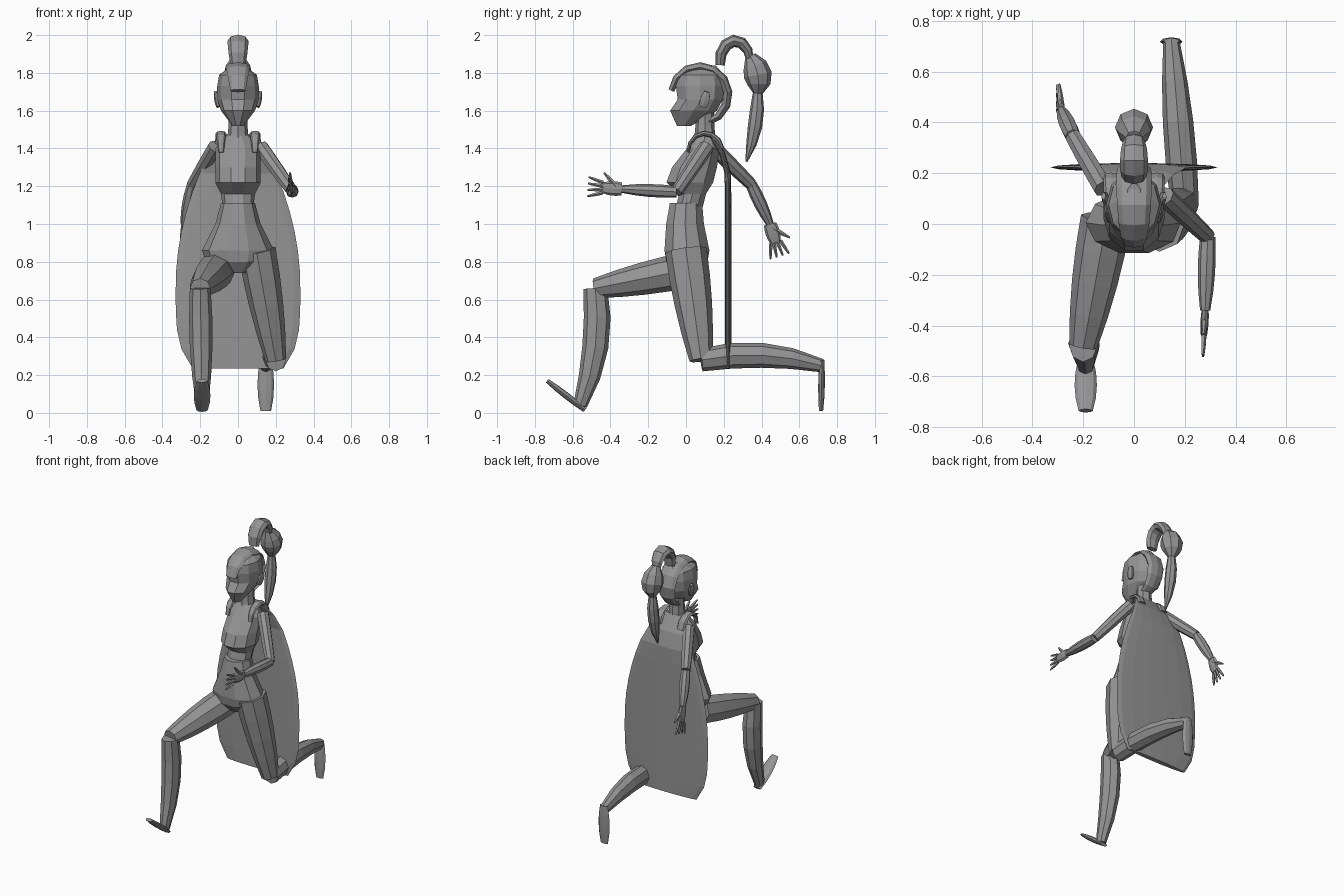
import bpy, bmesh, math
from mathutils import Vector

cube = bpy.data.objects.get("Cube")
if cube:
    bpy.data.objects.remove(cube, do_unlink=True)

shade = .3
grey = bpy.data.materials.new("plain grey")
grey.diffuse_color = (shade, shade, shade, 1)
grey.use_nodes = True
for node in grey.node_tree.nodes:
    if node.type == 'BSDF_PRINCIPLED':
        node.inputs["Base Color"].default_value = grey.diffuse_color


def skin(name, rings, sides, axis=None):
    """Skin elliptical rings (center, side radius, depth radius) along a path."""
    bm = bmesh.new()
    centers = [center for center, width, depth in rings]
    last = len(rings) - 1
    loops = []
    for i, (center, width, depth) in enumerate(rings):
        along = axis or centers[min(i + 1, last)] - centers[max(i - 1, 0)]
        along = along.normalized()
        right = Vector((1, 0, 0))
        right = (right - along * right.dot(along)).normalized()
        forward = along.cross(right)
        loop = []
        for k in range(sides):
            angle = math.tau * k / sides
            spot = center + right * width * math.cos(angle) + forward * depth * math.sin(angle)
            loop.append(bm.verts.new(spot))
        loops.append(loop)
    for low, high in zip(loops, loops[1:]):
        for k in range(sides):
            n = (k + 1) % sides
            bm.faces.new((low[k], low[n], high[n], high[k]))
    bm.faces.new(loops[0])
    bm.faces.new(loops[-1])
    bmesh.ops.recalc_face_normals(bm, faces=bm.faces)
    mesh = bpy.data.meshes.new(name)
    bm.to_mesh(mesh)
    bm.free()
    mesh.materials.append(grey)
    bpy.context.collection.objects.link(bpy.data.objects.new(name, mesh))


def sweep(name, path, radii, flat, steps, sides):
    """Follow a path function, easing the radius from start through middle to end."""
    start, middle, end = radii
    rings = []
    for i in range(steps + 1):
        t = i / steps
        radius = (start * (1 - t) * (1 - 2 * t) + 4 * middle * t * (1 - t)
                  + end * t * (2 * t - 1))
        rings.append((path(t), radius, radius * flat))
    skin(name, rings, sides)


def limb(name, start, end, radii, flat=1, bow=(0, 0, 0), sides=8):
    """Tapered limb between two joints, bowed sideways in the middle."""
    start, end, bow = Vector(start), Vector(end), Vector(bow)

    def path(t):
        return start.lerp(end, t) + bow * 4 * t * (1 - t)
    sweep(name, path, radii, flat, 4, sides)


def arch(name, center, size, angles, radii, flat, steps):
    """Band bent along an ellipse in a front-to-back plane."""
    first, final = (math.radians(a) for a in angles)

    def path(t):
        a = first + (final - first) * t
        return Vector(center) + Vector((0, size[0] * math.cos(a), size[1] * math.sin(a)))
    sweep(name, path, radii, flat, steps, 8)


def stack(name, levels, sides=10):
    """Level sections given as (height, front, back, half width)."""
    rings = [(Vector((0, (front + back) / 2, height)), width, (back - front) / 2)
             for height, front, back, width in levels]
    skin(name, rings, sides, Vector((0, 0, 1)))


def hand(name, wrist, along, thumb_sign):
    """Flat upright palm with a fan of four fingers and a thumb."""
    wrist, along = Vector(wrist), Vector(along).normalized()
    across = along.cross(Vector((1, 0, 0))).normalized() * thumb_sign
    knuckles = wrist + along * .1
    limb(name + "_palm", wrist, knuckles, (.014, .016, .012), 2.4)
    for spread in (-.3, -.1, .1, .3):
        root = knuckles + across * spread * .09
        tip = root + (along + across * spread) * .08
        limb(name + "_finger", root, tip, (.01, .009, .005), sides=5)
    root = wrist + along * .02
    limb(name + "_thumb", root, root + (along + across) * .08,
         (.015, .012, .005), sides=5)


# Body
stack("hips", [(.74, -.06, .06, .05), (.8, -.11, .12, .17), (.86, -.12, .13, .19),
               (1, -.11, .1, .12), (1.11, -.09, .09, .09)])
stack("chest", [(1.08, -.06, .09, .08), (1.16, -.04, .11, .09), (1.22, -.11, .15, .12),
                (1.3, -.08, .17, .12), (1.4, 0, .18, .12), (1.47, .05, .15, .06)])
limb("neck", (0, .1, 1.44), (0, .1, 1.6), (.06, .05, .05))

# Head and hair
stack("head", [(1.52, -.05, .03, .03), (1.6, -.09, .17, .09), (1.66, -.05, .2, .11),
               (1.73, -.06, .21, .11), (1.79, -.05, .2, .1), (1.84, .05, .16, .03)])
arch("hair_crest", (0, .07, 1.68), (.15, .15), (170, -75), (.04, .07, .04), .4, 9)
arch("hair_loop", (0, .26, 1.86), (.08, .11), (190, 0), (.04, .055, .03), .6, 6)
limb("hair_bun", (0, .34, 1.89), (0, .38, 1.69), (.03, .075, .025), bow=(0, .02, 0))
limb("ponytail", (0, .38, 1.7), (0, .32, 1.33), (.025, .038, .006), bow=(0, .015, 0))

# Ears and shoulder straps on both sides
for label, s in (("left", 1), ("right", -1)):
    limb(label + "_ear", (s * .105, .09, 1.62), (s * .12, .11, 1.7),
         (.01, .014, .008), 2, sides=6)
    arch(label + "_strap", (s * .09, .1, 1.38), (.09, .1), (180, 10),
         (.015, .028, .03), .5, 6)

# Cape: widest below the middle, curling over the shoulders at the top
cape = []
bottom, top, widest, steps = .235, 1.475, .35, 12
for i in range(steps + 1):
    t = i / steps
    if t > widest:
        width = .33 - .23 * ((t - widest) / (1 - widest)) ** 2
    else:
        width = .33 - .09 * (1 - t / widest) ** 4
    curl = max(0, t - .8) / .2
    back = Vector((0, .223 - .09 * curl ** 2, bottom + (top - bottom) * t))
    cape.append((back, width, .017))
skin("cape", cape, 14, Vector((0, 0, 1)))

# Arms: left bent forward, right swung back
upper_arm, forearm = (.04, .038, .032), (.03, .034, .02)
for label, shoulder, elbow, wrist, reach, thumb in (
        ("left", (.12, .11, 1.41), (.29, -.05, 1.17), (.28, -.34, 1.185), (-.05, -1, .07), 1),
        ("right", (-.12, .14, 1.41), (-.24, .345, 1.21), (-.285, .445, 1), (-.1, .3, -1), -1)):
    limb(label + "_upper_arm", shoulder, elbow, upper_arm)
    limb(label + "_forearm", elbow, wrist, forearm)
    hand(label + "_hand", wrist, reach, thumb)

# Legs: right striding forward, left trailing with the shin raised behind
thigh, shin, foot = (.1, .09, .056), (.055, .06, .032), (.03, .044, .028)
right_knee, left_knee = (-.2, -.48, .66), (.2, .08, .28)
limb("right_thigh", (-.11, .02, .76), right_knee, thigh, .95)
limb("right_shin", right_knee, (-.19, -.56, .04), shin, 1.15, (0, .04, 0))
limb("right_foot", (-.19, -.535, .015), (-.19, -.735, .17), foot, .4)
limb("left_thigh", (.1, 0, .86), left_knee, thigh, 1.1)
limb("left_shin", left_knee, (.147, .72, .25), shin, 1.1, (0, 0, .04))
limb("left_foot", (.147, .72, .28), (.147, .715, .01), foot, .4)
